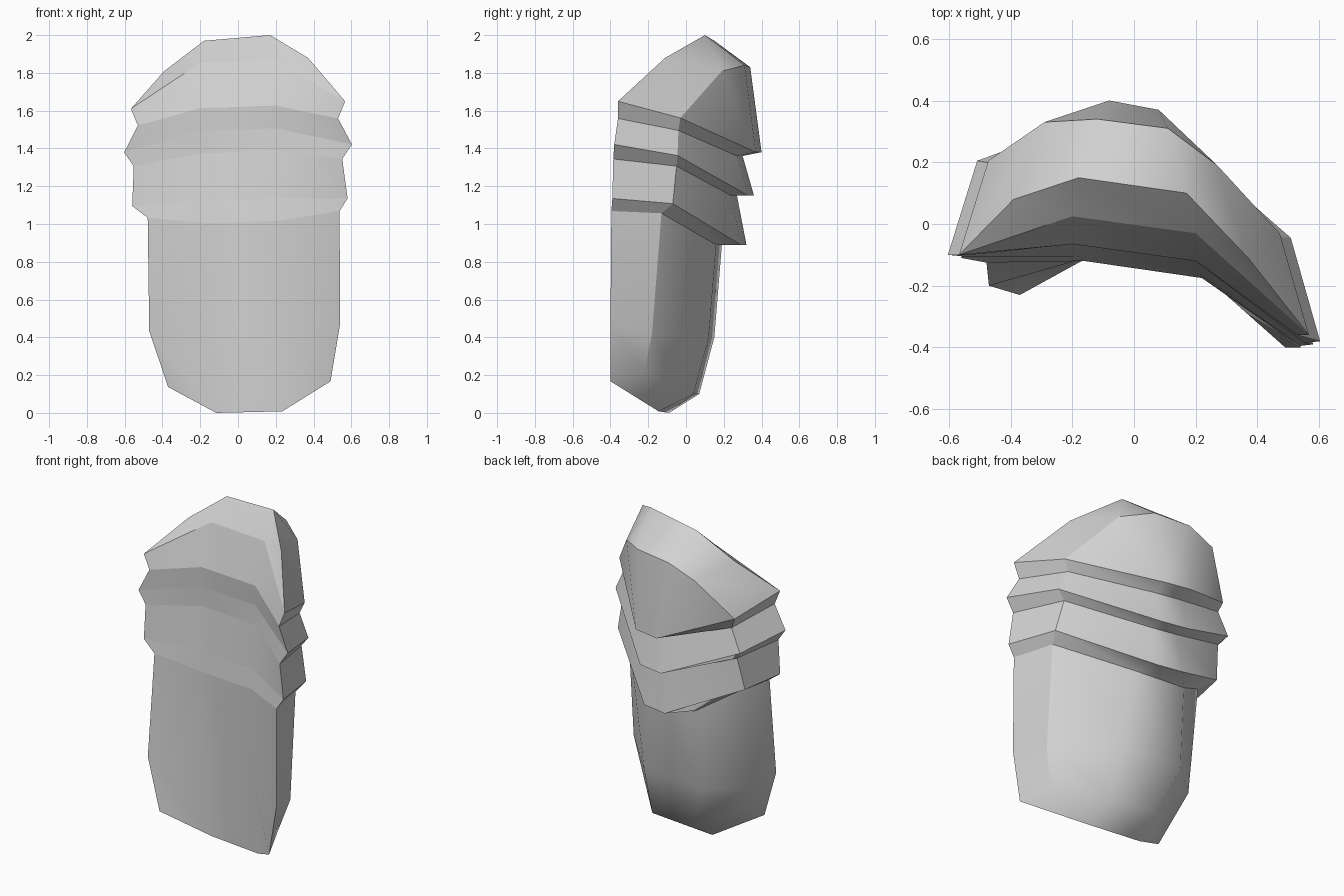
import bpy
import bmesh

if "Cube" in bpy.data.objects:
    bpy.data.objects.remove(bpy.data.objects["Cube"], do_unlink=True)

grey = bpy.data.materials.new("light grey")
grey.use_nodes = True
colour = (0.64, 0.64, 0.64, 1)
grey.diffuse_color = colour
grey.node_tree.nodes["Principled BSDF"].inputs["Base Color"].default_value = colour

bm = bmesh.new()


def ring(dx, end_x, end_y, left_end, kink_x, kink_y, left_kink, front_x, front_y,
         back_right, back_left, back_y, front_z, end_z, kink_z, back_z):
    """One loop around the curved shell: four front, two side kinks, two back points."""
    points = [
        (dx - end_x, end_y + left_end, end_z),
        (dx - front_x, front_y + 0.055, front_z),
        (dx + front_x, front_y, front_z),
        (dx + end_x, end_y, end_z),
        (dx + kink_x, kink_y, kink_z),
        (back_left, back_y - 0.03, back_z),
        (back_right, back_y, back_z),
        (dx - kink_x, kink_y + left_kink, kink_z),
    ]
    # the front and sides tilt slightly, higher on the left
    verts = []
    for i, (x, y, z) in enumerate(points):
        tilt = 0 if i in (5, 6) else 0.035 * x
        verts.append(bm.verts.new((x, y, max(0, z + tilt))))
    return verts


def sharpen(*pairs):
    for a, b in pairs:
        bm.edges.get((a, b)).smooth = False


def smooth_face(verts):
    bm.faces.new(verts).smooth = True


# flared rims alternating with grooves, then the long lower plate
rings = [
    ring(0, .567, -.36, .26, .472, -.03, .235, .2, -.03, -.08, .08, .40, 1.86, 1.63, 1.545, 1.38),
    ring(0, .53, -.36, .26, .445, -.04, .235, .2, -.12, -.08, .08, .30, 1.62, 1.54, 1.48, 1.36),
    ring(0, .603, -.38, .28, .508, -.045, .25, .2, -.12, -.08, .08, .36, 1.5, 1.40, 1.345, 1.15),
    ring(0, .552, -.385, .28, .465, -.05, .22, .2, -.118, -.08, .08, .27, 1.38, 1.325, 1.29, 1.15),
    ring(.01, .57, -.39, .28, .5, -.07, .2, .2, -.16, -.08, .08, .32, 1.13, 1.115, 1.09, .89),
    ring(.03, .508, -.395, .27, .45, -.13, .18, .19, -.175, -.2, .13, .19, 1.01, 1.05, 1.04, .89),
    ring(.035, .505, -.4, .2, .445, -.18, .16, .19, -.165, -.21, .2, .15, .42, .45, .40, .4),
    ring(.06, .43, -.4, .17, .36, -.22, .12, .175, -.145, -.1, .2, .07, 0, .15, .2, .1),
]
for row, (upper, lower) in enumerate(zip(rings, rings[1:])):
    for i in range(8):
        j = (i + 1) % 8
        smooth_face((upper[i], upper[j], lower[j], lower[i]))
    # crisp corners at the ends of the bands; the lower plate is softer
    corners = (0, 3, 4, 7) if row < 5 else (0, 3, 4)
    sharpen(*[(upper[i], lower[i]) for i in corners])
for loop in rings[:6]:
    sharpen(*zip(loop, loop[1:] + loop[:1]))

# underside
f0, f1, f2, f3, k, b1, b2, kl = rings[-1]
for face in ((f0, f1, b2, kl), (f1, f2, b1, b2), (f2, f3, k, b1)):
    smooth_face(face)
sharpen((f0, f1), (f1, f2), (f2, f3))

# domed top: crest edge and the lower edge behind it
f0, f1, f2, f3, k, b1, b2, kl = rings[0]
c1, c2, c3, c4 = [bm.verts.new(p) for p in (
    (-.39, .08, 1.81), (-.18, .15, 1.97), (.17, .10, 2.0), (.37, -.11, 1.88))]
e1, e2, e3, e4 = [bm.verts.new(p) for p in (
    (-.29, .33, 1.76), (-.12, .34, 1.83), (.11, .31, 1.84), (.27, .19, 1.81))]
for face in (
    (f0, c1, f1), (c1, c2, f1), (c2, c3, f2, f1), (c3, c4, f2), (c4, f3, f2),
    (kl, b2, e1), (e1, b2, e2), (e2, b2, b1, e3), (e3, b1, e4), (e4, b1, k),
):
    smooth_face(face)
crest = [f0, c1, c2, c3, c4, f3]
behind = [kl, e1, e2, e3, e4, k]
for i in range(5):
    smooth_face((crest[i], crest[i + 1], behind[i + 1], behind[i]))
for line in (crest, behind):
    sharpen(*zip(line, line[1:]))

bmesh.ops.recalc_face_normals(bm, faces=bm.faces)
mesh = bpy.data.meshes.new("layered_armour_plate")
bm.to_mesh(mesh)
bm.free()
mesh.materials.append(grey)
plate = bpy.data.objects.new("layered_armour_plate", mesh)
bpy.context.collection.objects.link(plate)
